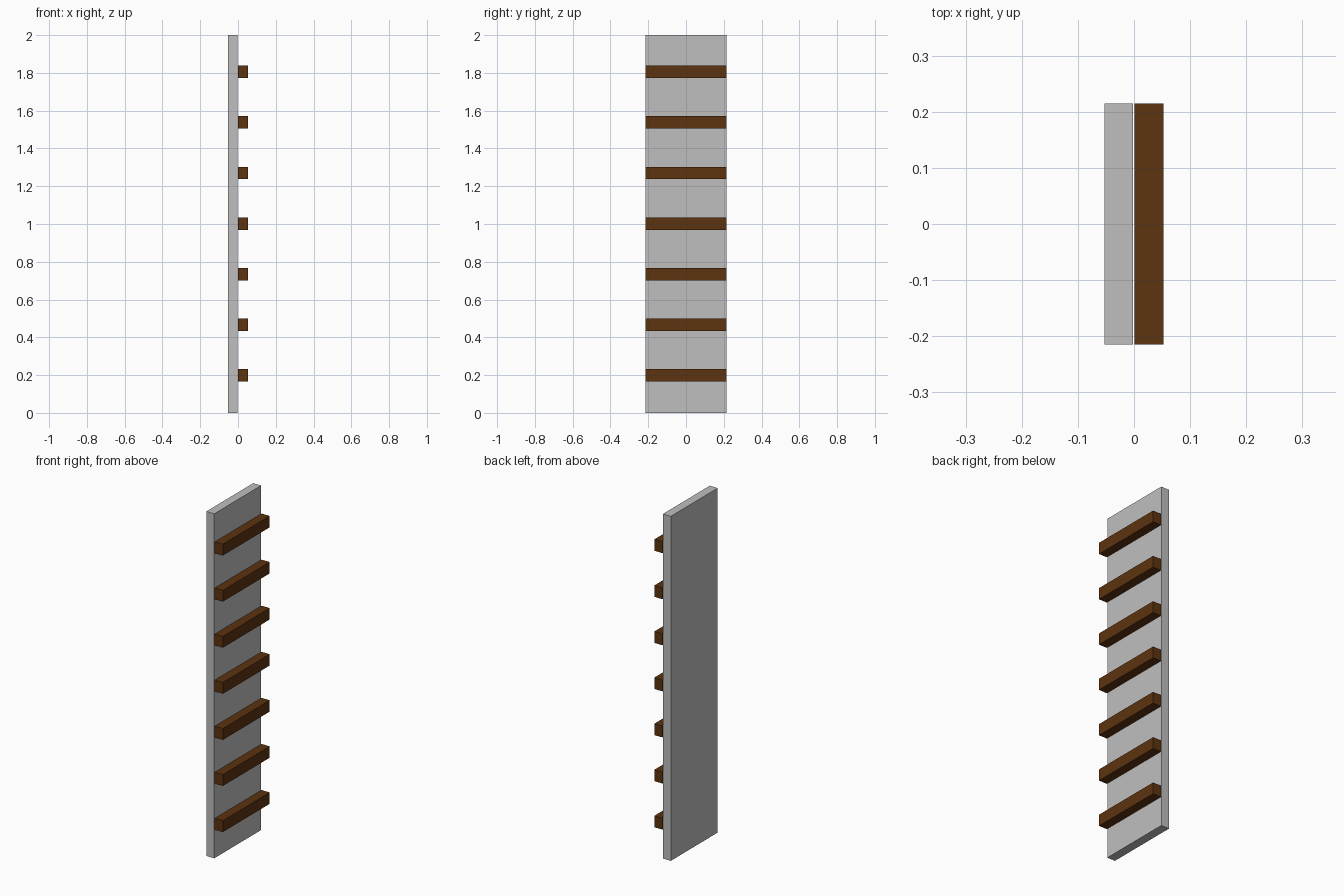
import bpy

if "Cube" in bpy.data.objects:
    bpy.data.objects.remove(bpy.data.objects["Cube"])


def material(name, rgb):
    m = bpy.data.materials.new(name)
    m.diffuse_color = (*rgb, 1.0)
    m.use_nodes = True
    m.node_tree.nodes["Principled BSDF"].inputs["Base Color"].default_value = m.diffuse_color
    return m


def box(name, lo, hi, mat):
    """Axis-aligned box between two corners."""
    centre = [(a + b) / 2 for a, b in zip(lo, hi)]
    size = [b - a for a, b in zip(lo, hi)]
    bpy.ops.mesh.primitive_cube_add(size=1, location=centre)
    ob = bpy.context.object
    ob.name = name
    ob.scale = size
    bpy.ops.object.transform_apply(location=False, rotation=False, scale=True)
    ob.data.materials.append(mat)
    return ob


grey = material("light_grey", (0.52, 0.52, 0.52))
brown = material("dark_brown", (0.107, 0.033, 0.005))

HALF_WIDTH = 0.215
SLATS = 7

# Upright backing panel
box("back_panel", (-0.053, -HALF_WIDTH, 0.0), (-0.002, HALF_WIDTH, 2.0), grey)

# Evenly spaced horizontal slats, just proud of the panel
for i in range(SLATS):
    z = 0.2 + i * 1.605 / (SLATS - 1)
    box(f"slat_{i + 1}", (0.001, -HALF_WIDTH, z - 0.033),
        (0.053, HALF_WIDTH, z + 0.033), brown)
